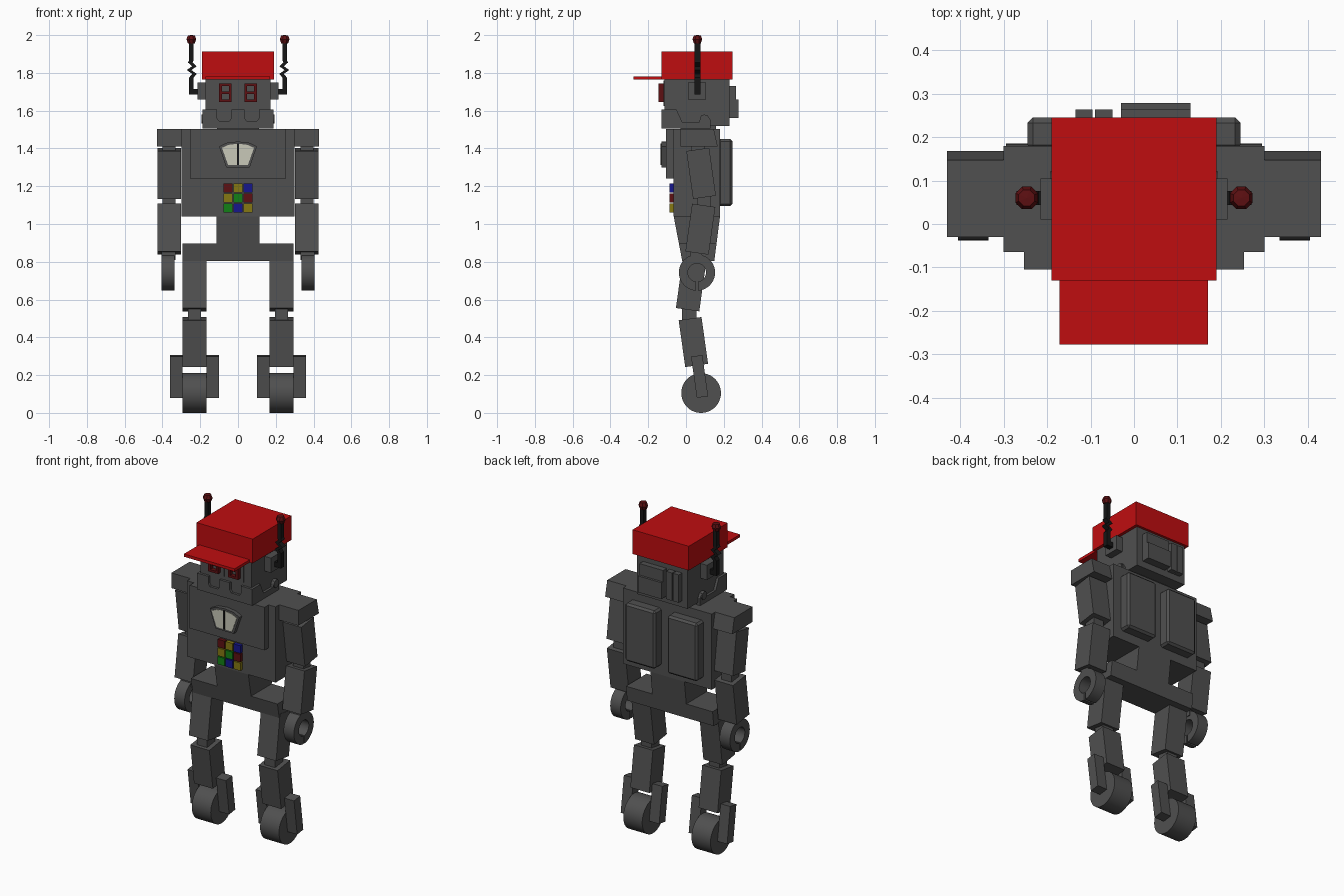
import bpy, bmesh, math
from mathutils import Matrix, Vector

if "Cube" in bpy.data.objects:
    bpy.data.objects.remove(bpy.data.objects["Cube"])


def material(name, rgb):
    m = bpy.data.materials.new(name)
    m.diffuse_color = (*rgb, 1)
    m.use_nodes = True
    m.node_tree.nodes["Principled BSDF"].inputs["Base Color"].default_value = m.diffuse_color
    return m


GREY = material("dark grey", (0.08, 0.08, 0.08))
RED = material("bright red", (0.52, 0.004, 0.005))
MAROON = material("dark red", (0.11, 0.005, 0.006))
YELLOW = material("yellow", (0.24, 0.19, 0.006))
GREEN = material("green", (0.006, 0.22, 0.008))
BLUE = material("blue", (0.008, 0.008, 0.27))
CREAM = material("cream", (0.58, 0.58, 0.48))
BLACK = material("black", (0.008, 0.008, 0.008))


def finish(name, bm, mat):
    bmesh.ops.recalc_face_normals(bm, faces=bm.faces)
    me = bpy.data.meshes.new(name)
    bm.to_mesh(me)
    bm.free()
    me.materials.append(mat)
    ob = bpy.data.objects.new(name, me)
    bpy.context.collection.objects.link(ob)
    return ob


def box(name, x, y, z, mat=GREY, tilt=0, bevel=0):
    """Box from (min, max) ranges, tilted in degrees about x through its centre."""
    bm = bmesh.new()
    bmesh.ops.create_cube(bm, size=1)
    size = [abs(r[1] - r[0]) for r in (x, y, z)]
    mid = Vector([(r[0] + r[1]) / 2 for r in (x, y, z)])
    bm.transform(Matrix.Translation(mid) @ Matrix.Rotation(math.radians(tilt), 4, 'X')
                 @ Matrix.Diagonal((*size, 1)))
    ob = finish(name, bm, mat)
    if bevel:
        mod = ob.modifiers.new("bevel", 'BEVEL')
        mod.width, mod.segments = bevel, 1
    return ob


def prism(name, pts, axis, a, b, mat=GREY):
    """Extrude a profile along x (points are y,z) or y (points are x,z)."""
    bm = bmesh.new()
    place = (lambda p, t: (t, p[0], p[1])) if axis == 'x' else (lambda p, t: (p[0], t, p[1]))
    face = bm.faces.new([bm.verts.new(place(p, a)) for p in pts])
    new = bmesh.ops.extrude_face_region(bm, geom=[face])['geom']
    move = Vector((b - a, 0, 0) if axis == 'x' else (0, b - a, 0))
    bmesh.ops.translate(bm, vec=move, verts=[v for v in new if isinstance(v, bmesh.types.BMVert)])
    return finish(name, bm, mat)


def arc(cy, cz, r, a0, a1, n):
    return [(cy + r * math.cos(math.radians(a0 + (a1 - a0) * i / n)),
             cz + r * math.sin(math.radians(a0 + (a1 - a0) * i / n))) for i in range(n + 1)]


def smooth(ob):
    bpy.ops.object.select_all(action='DESELECT')
    ob.select_set(True)
    bpy.context.view_layer.objects.active = ob
    bpy.ops.object.shade_smooth_by_angle(angle=math.radians(30))


# Cap
box("cap_crown", (-.19, .19), (-.13, .245), (1.765, 1.913), RED)
box("cap_visor", (-.172, .17), (-.277, -.13), (1.765, 1.782), RED)

# Head, neck and the equipment on the back of the head
box("head", (-.172, .172), (-.115, .23), (1.52, 1.765))
box("neck", (-.11, .11), (-.03, .16), (1.49, 1.53))
box("head_back_panel", (-.03, .13), (.22, .265), (1.56, 1.73))
box("head_back_plate", (-.03, .13), (.26, .279), (1.56, 1.66))
for x0 in (-.135, -.09):
    box("head_back_bar", (x0, x0 + .04), (.22, .263), (1.56, 1.73))

# Jaw with two notches, hinged at the sides
half = [(.035, 1.605), (.035, 1.56), (.045, 1.545), (.1, 1.545), (.11, 1.56), (.11, 1.605),
        (.187, 1.605), (.187, 1.505)]
prism("jaw", half + [(-x, z) for x, z in reversed(half)], 'y', -.13, -.1)

for s in (-1, 1):
    prism("jaw_side", [(-.13, 1.605), (-.05, 1.605), (-.02, 1.54), (.07, 1.54), (.08, 1.575),
                       (.115, 1.575), (.13, 1.55), (.13, 1.505), (-.13, 1.505)],
          'x', s * .16, s * .187)
    smooth(prism("jaw_hinge", arc(.097, 1.555, .024, 0, 345, 23), 'x', s * .16, s * .193))

    # Eyes: a figure-eight of bars on a thin panel
    ex = s * .067
    box("eye_panel", (ex - .055, ex + .055), (-.12, -.11), (1.625, 1.76))
    for z in (1.652, 1.695, 1.738):
        box("eye_bar", (ex - .033, ex + .033), (-.145, -.115), (z - .007, z + .007), MAROON)
    for dx in (-.026, .026):
        box("eye_post", (ex + dx - .007, ex + dx + .007), (-.145, -.115), (1.645, 1.745), MAROON)

    # Ear and zigzag antenna
    box("ear", (s * .17, s * .215), (.01, .105), (1.66, 1.75))
    path = [(0, 1.685), (0, 1.775), (.016, 1.795), (-.012, 1.815), (.016, 1.835),
            (-.006, 1.855), (0, 1.865), (0, 1.965)]
    left = [(s * (.247 - d - .012), z) for d, z in path]
    right = [(s * (.247 - d + .012), z) for d, z in path]
    prism("antenna", left + right[::-1], 'y', .044, .076, BLACK)
    box("antenna_mount", (s * .21, s * .255), (.044, .076), (1.685, 1.715), BLACK)
    bm = bmesh.new()
    bmesh.ops.create_uvsphere(bm, u_segments=8, v_segments=4, radius=.028)
    bm.transform(Matrix.Rotation(math.pi / 8, 4, 'Z'))
    for v in bm.verts:
        v.co.z = max(-.0225, min(.0225, v.co.z * 1.05))
    bm.transform(Matrix.Translation((s * .247, .06, 1.9775)))
    finish("antenna_tip", bm, MAROON)

# Torso, chest plate and tapered waist with hips
box("torso", (-.3, .3), (-.065, .18), (1.04, 1.503))
box("chest_plate", (-.253, .253), (-.105, -.06), (1.24, 1.503))
taper = lambda z: (-.02 - .045 * (z - .805) / .235, .15 + .03 * (z - .805) / .235)
for name, w, z0, z1 in (("waist", .115, .805, 1.04), ("hips", .293, .805, .897)):
    (f0, b0), (f1, b1) = taper(z0), taper(z1)
    prism(name, [(f0, z0), (b0, z0), (b1, z1), (f1, z1)], 'x', -w, w)

# Gauge on the chest: fan-shaped housing, cream dial and dark needle
prism("gauge_housing", [(-.062, 1.3), (.062, 1.3), (.1, 1.41), (.06, 1.43), (0, 1.437),
                        (-.06, 1.43), (-.1, 1.41)], 'y', -.13, -.1)
prism("gauge_dial", [(-.052, 1.312), (.052, 1.312), (.085, 1.403), (.05, 1.419), (0, 1.425),
                     (-.05, 1.419), (-.085, 1.403)], 'y', -.133, -.125, CREAM)
box("gauge_needle", (-.005, .005), (-.136, -.13), (1.312, 1.425), BLACK)

# Three by three push buttons
rows = ((MAROON, YELLOW, BLUE), (YELLOW, GREEN, MAROON), (GREEN, BLUE, YELLOW))
for r, row in enumerate(rows):
    for c, mat in enumerate(row):
        x, z = (c - 1) * .053, 1.19 - r * .053
        box("chest_button", (x - .0235, x + .0235), (-.087, -.06), (z - .0235, z + .0235), mat)

for s in (-1, 1):
    # Back pack
    box("back_pack", (s * .04, s * .245), (.17, .245), (1.095, 1.45), bevel=.012)

    # Arm
    prism("shoulder", [(-.03, 1.41), (.168, 1.41), (.147, 1.503), (-.03, 1.503)],
          'x', s * .29, s * .43)
    box("shoulder_joint", (s * .33, s * .4), (.03, .1), (1.38, 1.43))
    box("upper_arm", (s * .302, s * .427), (.019, .141), (1.14, 1.396), tilt=8)
    box("elbow", (s * .33, s * .4), (.06, .13), (1.07, 1.17))
    box("lower_arm", (s * .302, s * .427), (.014, .138), (.845, 1.1), tilt=-8)
    box("wrist", (s * .33, s * .405), (.025, .085), (.81, .88))
    claw = arc(.058, .743, .096, -87, 267, 40) + arc(.058, .743, .048, 264, -84, 40)
    smooth(prism("claw_hand", claw, 'x', s * .335, s * .405))

    # Leg
    box("upper_leg", (s * .167, s * .295), (-.035, .09), (.545, .82), tilt=-8)
    box("knee", (s * .195, s * .265), (-.02, .055), (.47, .57))
    box("lower_leg", (s * .167, s * .295), (-.022, .1), (.25, .5), tilt=8)

    # Wheel held by a bar on each side
    smooth(prism("wheel", arc(.08, .105, .105, 0, 352.5, 47), 'x', s * .167, s * .295))
    for x0, x1 in ((.1, .167), (.295, .36)):
        box("wheel_bar", (s * x0, s * x1), (.042, .102), (.083, .303), tilt=8)
